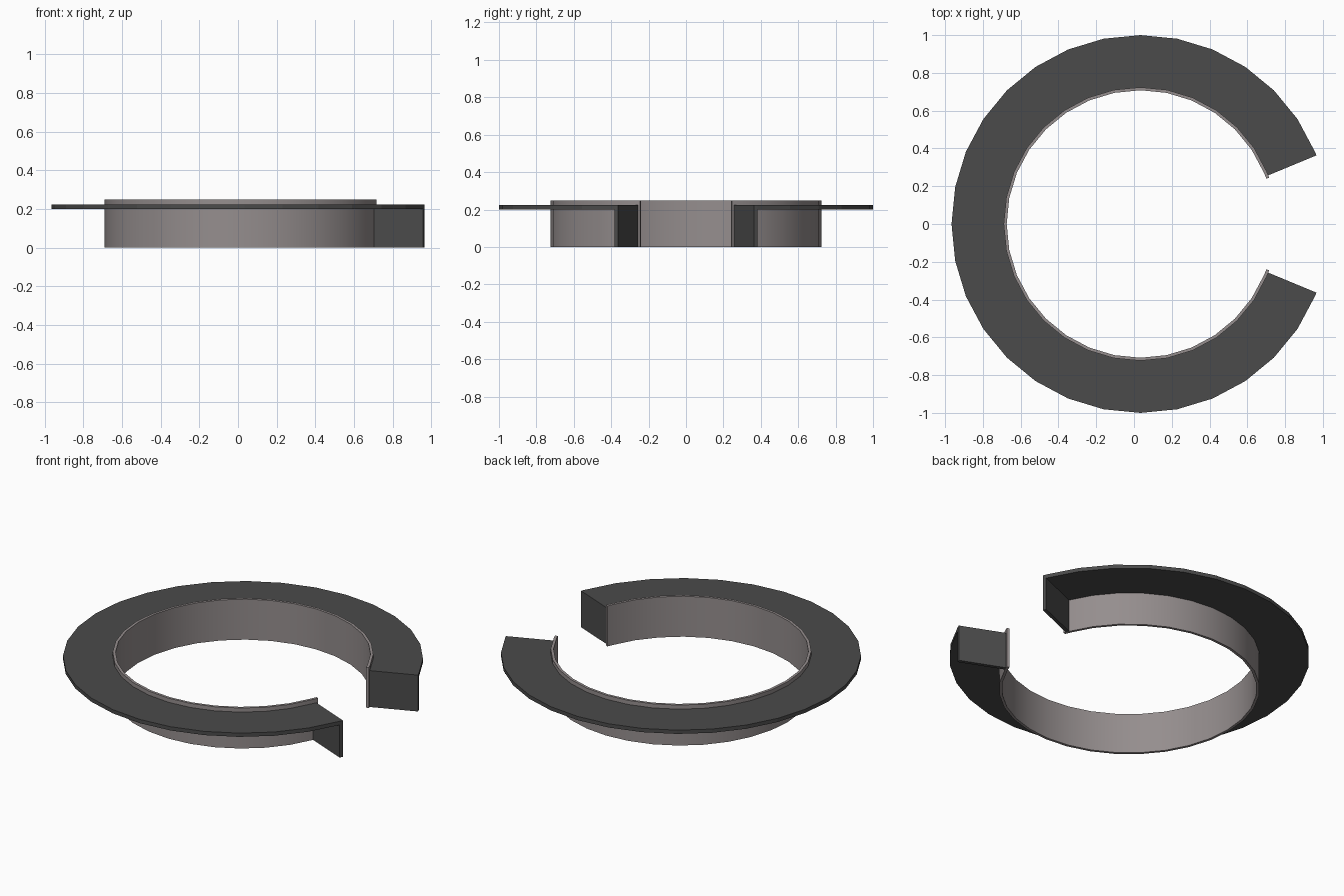
import bpy, bmesh, math
from mathutils import Vector

if "Cube" in bpy.data.objects:
    bpy.data.objects.remove(bpy.data.objects["Cube"])

CX = 0.034           # ring centre, so the open ring is centred on x = 0
STEP = math.radians(11.25)
ANGLES = [STEP * i for i in range(2, 31)]   # 45 degree gap facing +x


def material(name, rgb):
    m = bpy.data.materials.new(name)
    m.diffuse_color = (*rgb, 1)
    m.use_nodes = True
    m.node_tree.nodes["Principled BSDF"].inputs["Base Color"].default_value = m.diffuse_color
    return m


def sweep(name, profile, frames, mat, smooth=False):
    """Sweep a closed (radius, z) profile along (angle, tangential shift) frames."""
    bm = bmesh.new()
    rings = []
    for a, shift in frames:
        radial = Vector((math.cos(a), math.sin(a), 0))
        tangent = Vector((-math.sin(a), math.cos(a), 0))
        rings.append([bm.verts.new(Vector((CX, 0, z)) + radial * r + tangent * shift)
                      for r, z in profile])
    n = len(profile)
    for p, q in zip(rings, rings[1:]):
        for i in range(n):
            j = (i + 1) % n
            bm.faces.new((p[i], p[j], q[j], q[i]))
    bm.faces.new(rings[0])
    bm.faces.new(rings[-1])
    bmesh.ops.recalc_face_normals(bm, faces=bm.faces)
    mesh = bpy.data.meshes.new(name)
    bm.to_mesh(mesh)
    bm.free()
    mesh.materials.append(mat)
    ob = bpy.data.objects.new(name, mesh)
    bpy.context.collection.objects.link(ob)
    if smooth:
        bpy.ops.object.select_all(action='DESELECT')
        ob.select_set(True)
        bpy.context.view_layer.objects.active = ob
        bpy.ops.object.shade_smooth_by_angle(angle=math.radians(30))
    return ob


def rect(r0, r1, z0, z1):
    return [(r0, z0), (r1, z0), (r1, z1), (r0, z1)]


def open_ring(extend):
    """Arc frames with both ends pushed straight into the gap."""
    return ([(ANGLES[0], -extend)] + [(a, 0) for a in ANGLES]
            + [(ANGLES[-1], extend)])


dark = material("dark_grey", (0.07, 0.07, 0.07))
light = material("warm_grey", (0.30, 0.27, 0.27))

# Inner wall, slightly taller than the flange and reaching past its ends
sweep("inner_wall", rect(0.708, 0.724, 0, 0.248), open_ring(0.034), light, True)

# Flat flange around the wall
sweep("flange", rect(0.724, 1.0, 0.2, 0.223), open_ring(0.021), dark)

# Upright plates closing the two ends under the flange
for side, a, s in (("left", ANGLES[0], -0.021), ("right", ANGLES[-1], 0.021)):
    sweep("end_plate_" + side, rect(0.724, 1.0, 0, 0.2), [(a, 0), (a, s)], dark)
